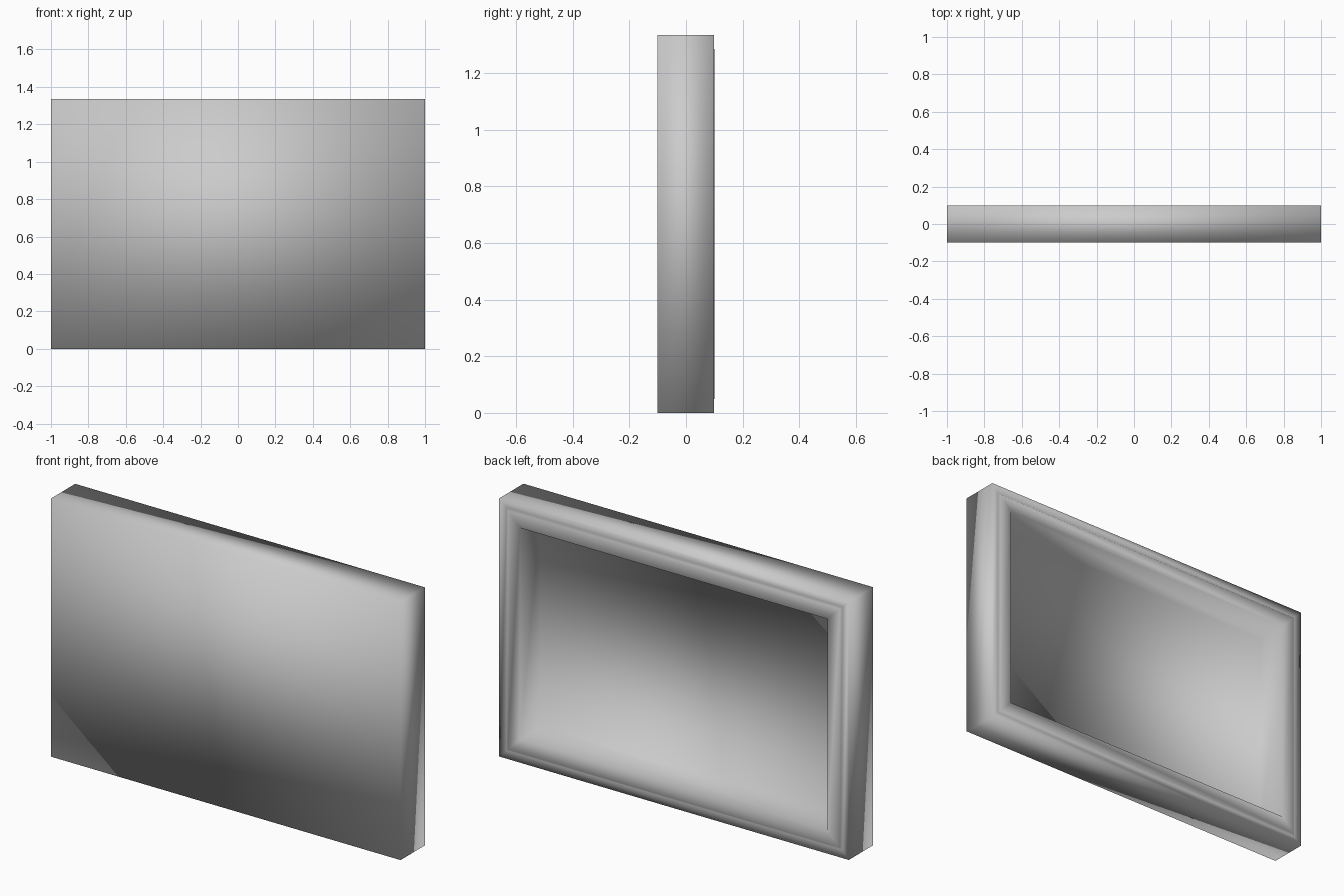
import bpy
import bmesh

cube = bpy.data.objects.get("Cube")
if cube:
    bpy.data.objects.remove(cube, do_unlink=True)

WIDTH, HEIGHT = 2.0, 1.335

grey = bpy.data.materials.new("plain_grey")
grey.use_nodes = True
colour = (0.6, 0.6, 0.6, 1.0)
grey.diffuse_color = colour
bsdf = next(n for n in grey.node_tree.nodes if n.type == 'BSDF_PRINCIPLED')
bsdf.inputs["Base Color"].default_value = colour

# Frame profile as (inset from the outer edge, y), front to recessed panel
profile = [
    (0.0, -0.1),     # front edge
    (0.0, 0.098),    # outer back edge
    (0.04, 0.092),   # shallow groove
    (0.05, 0.1),     # raised inner border
    (0.12, 0.1),     # lip of the opening
    (0.12, -0.07),   # foot of the recess
]

bm = bmesh.new()


def rectangle(inset, y):
    """Loop of four corners, inset from the outline."""
    x, low, high = WIDTH / 2 - inset, inset, HEIGHT - inset
    return [bm.verts.new(c) for c in
            ((-x, y, low), (x, y, low), (x, y, high), (-x, y, high))]


# Sweep the profile around the outline
rings = [rectangle(*p) for p in profile]
for a, b in zip(rings, rings[1:]):
    for i in range(4):
        j = (i + 1) % 4
        bm.faces.new((a[i], a[j], b[j], b[i]))

# Front face and recessed back panel
bm.faces.new(rings[0])
bm.faces.new(rings[-1])
bmesh.ops.recalc_face_normals(bm, faces=bm.faces)
for face in bm.faces:
    face.smooth = True

mesh = bpy.data.meshes.new("framed_panel")
bm.to_mesh(mesh)
bm.free()
mesh.materials.append(grey)
panel = bpy.data.objects.new("framed_panel", mesh)
bpy.context.collection.objects.link(panel)
